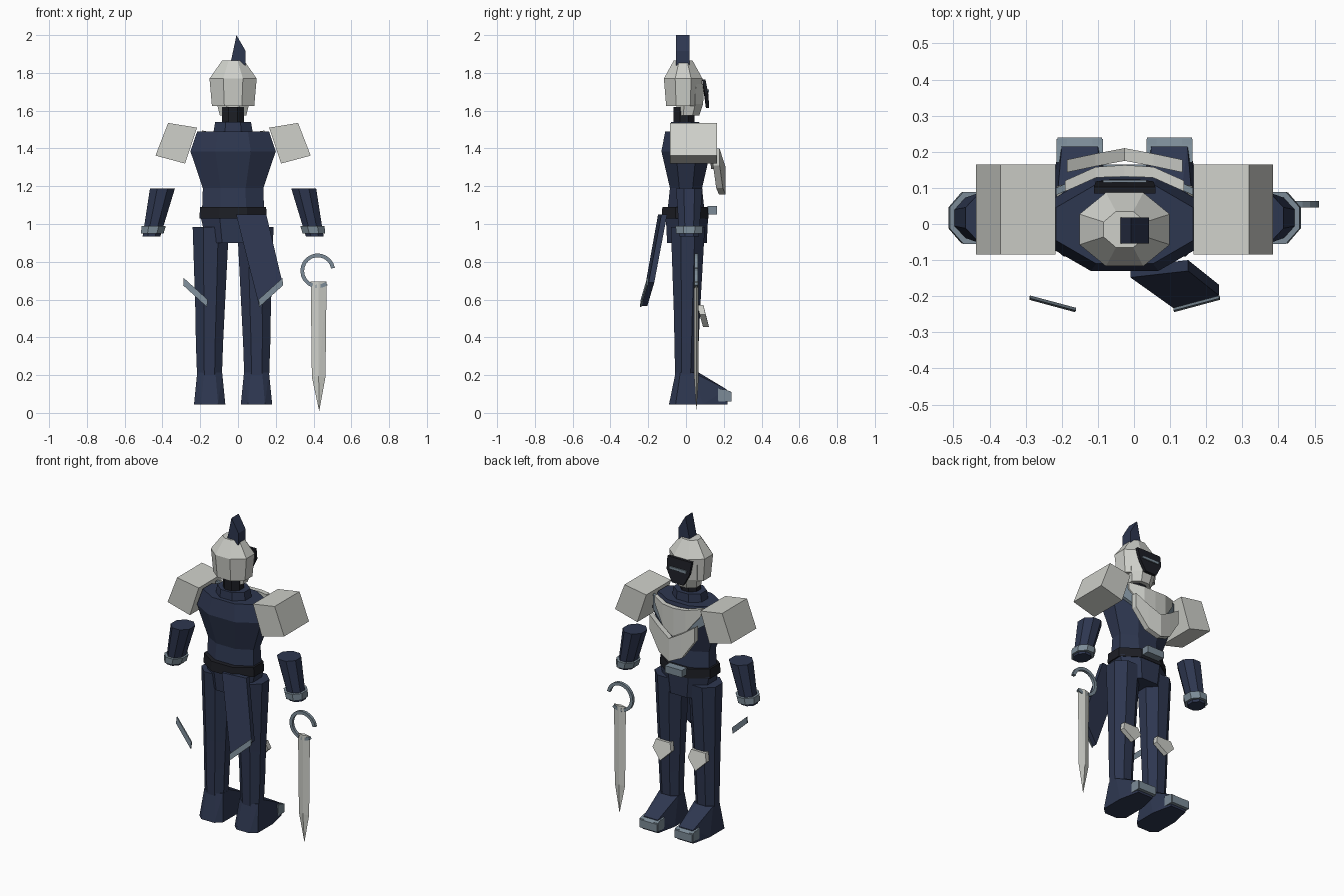
import bpy, bmesh, math
from mathutils import Vector

if "Cube" in bpy.data.objects:
    bpy.data.objects.remove(bpy.data.objects["Cube"])

CX = -0.026  # symmetry axis of the body


def mat(name, rgb):
    m = bpy.data.materials.new(name)
    m.diffuse_color = (*rgb, 1)
    m.use_nodes = True
    m.node_tree.nodes["Principled BSDF"].inputs["Base Color"].default_value = m.diffuse_color
    return m


NAVY = mat("navy", (0.027, 0.038, 0.08))
LIGHT = mat("pale_metal", (0.62, 0.63, 0.59))
SLATE = mat("slate_metal", (0.20, 0.26, 0.31))
BLACK = mat("black", (0.012, 0.013, 0.018))


def finish(bm, name, m):
    bmesh.ops.recalc_face_normals(bm, faces=bm.faces)
    me = bpy.data.meshes.new(name)
    bm.to_mesh(me)
    bm.free()
    ob = bpy.data.objects.new(name, me)
    bpy.context.collection.objects.link(ob)
    me.materials.append(m)
    return ob


def loft(name, m, rings, n=8):
    """Stack of n-sided rings (cx, cy, z, half x, half y), capped at both ends."""
    bm = bmesh.new()
    k = 1 / math.cos(math.pi / n)
    loops = []
    for cx, cy, z, hx, hy in rings:
        ang = [2 * math.pi * (i + 0.5) / n for i in range(n)]
        loops.append([bm.verts.new((cx + hx * k * math.cos(a), cy + hy * k * math.sin(a), z)) for a in ang])
    for a, b in zip(loops, loops[1:]):
        for i in range(n):
            j = (i + 1) % n
            bm.faces.new((a[i], a[j], b[j], b[i]))
    bm.faces.new(loops[0])
    bm.faces.new(loops[-1])
    return finish(bm, name, m)


def slab(name, m, pts, offset):
    """Outline of 3D points thickened by an offset vector."""
    bm = bmesh.new()
    off = Vector(offset)
    a = [bm.verts.new(p) for p in pts]
    b = [bm.verts.new(Vector(p) + off) for p in pts]
    n = len(pts)
    bm.faces.new(a)
    bm.faces.new(b)
    for i in range(n):
        j = (i + 1) % n
        bm.faces.new((a[i], a[j], b[j], b[i]))
    return finish(bm, name, m)


def hull(name, m, pts):
    bm = bmesh.new()
    for p in pts:
        bm.verts.new(p)
    bmesh.ops.convex_hull(bm, input=bm.verts)
    bmesh.ops.dissolve_limit(bm, angle_limit=0.02, verts=bm.verts, edges=bm.edges)
    return finish(bm, name, m)


def strip(name, m, cols, t):
    """Bent plate: columns (x, y, z bottom, z top), thickened by t along y."""
    bm = bmesh.new()
    q = []
    for x, y, z0, z1 in cols:
        q.append([bm.verts.new(p) for p in ((x, y, z0), (x, y, z1), (x, y - t, z1), (x, y - t, z0))])
    for a, b in zip(q, q[1:]):
        for i in range(4):
            j = (i + 1) % 4
            bm.faces.new((a[i], a[j], b[j], b[i]))
    bm.faces.new(q[0])
    bm.faces.new(q[-1])
    return finish(bm, name, m)


# Torso, collar, neck
loft("torso", NAVY, [(CX, 0, 1.05, .165, .10), (CX, 0, 1.19, .16, .085),
                     (CX, 0, 1.385, .226, .13), (CX, 0, 1.49, .19, .11)])
loft("collar", NAVY, [(CX, -.005, 1.48, .105, .08), (CX, -.005, 1.54, .095, .075)])
loft("neck", BLACK, [(CX, -.01, 1.53, .058, .055), (CX, -.01, 1.62, .058, .055)])

# Belt, buckle, hips
loft("belt", BLACK, [(CX, -.005, 1.03, .178, .125), (CX, -.005, 1.09, .175, .12)])
hull("buckle", SLATE, [(CX + x, y, z) for x in (-.06, .06) for y in (.115, .165) for z in (1.05, 1.095)])
loft("hips", NAVY, [(CX, .005, .9, .14, .105), (CX, .005, 1.04, .172, .112)])

# Helmet, face and visor (face looks towards +y)
loft("helmet", LIGHT, [(CX, -.015, 1.625, .112, .09), (CX, -.015, 1.77, .125, .102),
                       (CX, -.015, 1.865, .058, .05)])
loft("face", LIGHT, [(CX, .01, 1.575, .07, .06), (CX, .02, 1.635, .085, .07), (CX, .02, 1.74, .09, .078)])
slab("visor", BLACK, [(CX + x, y, z) for x, y, z in
                      ((-.085, .085, 1.765), (.085, .085, 1.765), (.08, .10, 1.69),
                       (.04, .105, 1.615), (-.04, .105, 1.615), (-.08, .10, 1.69))], (0, .018, 0))
hull("visor_slit", SLATE, [(CX + x, y, z) for x in (-.06, .06) for y in (.115, .122) for z in (1.695, 1.712)])
slab("crest", NAVY, [(-.04, .018, 1.85), (-.008, .018, 2.0), (.041, .018, 1.915), (.041, .018, 1.84)], (0, -.072, 0))

# Chest armour
strip("chest_backing", SLATE, [(CX - .19, .10, 1.40, 1.49), (CX - .075, .15, 1.32, 1.475),
                               (CX + .075, .15, 1.32, 1.475), (CX + .19, .10, 1.40, 1.49)], .02)
strip("upper_chest_plate", LIGHT, [(CX - .165, .12, 1.455, 1.495), (CX - .08, .158, 1.34, 1.48),
                                   (CX, .163, 1.29, 1.475),
                                   (CX + .08, .158, 1.34, 1.48), (CX + .165, .12, 1.455, 1.495)], .03)
strip("lower_chest_plate", LIGHT, [(CX - .16, .178, 1.31, 1.40), (CX - .08, .195, 1.19, 1.345),
                                   (CX, .21, 1.155, 1.30),
                                   (CX + .08, .195, 1.19, 1.345), (CX + .16, .178, 1.31, 1.40)], .035)

for side, s in (("left", -1), ("right", 1)):
    def X(d):
        return CX + s * d

    # Shoulder block
    slab(side + "_shoulder", LIGHT, [(X(.344), -.085, 1.535), (X(.191), -.085, 1.51),
                                     (X(.254), -.085, 1.32), (X(.411), -.085, 1.362)], (0, .25, 0))
    # Forearm and cuff
    loft(side + "_forearm", NAVY, [(X(.432), .017, .935, .047, .052), (X(.374), .017, 1.188, .066, .07)])
    loft(side + "_cuff", SLATE, [(X(.428), .017, .95, .06, .07), (X(.42), .017, .99, .064, .072)])
    # Leg
    loft(side + "_leg", NAVY, [(X(.125), 0, .20, .066, .058), (X(.125), .003, .37, .072, .064),
                               (X(.122), .005, .55, .078, .07), (X(.118), .01, .985, .096, .09)])
    # Boot and toe cap
    hull(side + "_boot", NAVY, [(X(.124 + d), y, z) for e in (-1, 1) for d, y, z in
                                ((e * .066, -.03, .215), (e * .03, -.055, .215), (e * .066, .035, .215),
                                 (e * .03, .065, .215), (e * .083, -.055, .045), (e * .045, -.09, .045),
                                 (e * .083, .09, .045), (e * .055, .22, .045), (e * .05, .215, .125))])
    for e in (-1, 1):
        hull(side + "_toe_cap_side", SLATE, [(X(.124 + e * d), y, z) for d in (.035, .064)
                                             for y, z in ((.17, .06), (.17, .13), (.235, .06), (.235, .115))])
    hull(side + "_toe_cap", SLATE, [(X(.124 + e * .062), y, z) for e in (-1, 1)
                                    for y, z in ((.205, .06), (.205, .125), (.24, .06), (.24, .11))])
    # Knee pad
    slab(side + "_knee_pad", LIGHT, [(X(.124 + d), y, z) for d, y, z in
                                     ((-.05, .06, .57), (.05, .06, .57), (.065, .072, .52),
                                      (0, .09, .455), (-.065, .072, .52))], (0, .032, 0))
    # Trim of the hip cloth
    slab(side + "_cloth_trim", SLATE, [(X(.262), -.198, .715), (X(.135), -.232, .60),
                                       (X(.138), -.236, .56), (X(.264), -.202, .675)], (0, -.008, 0))

# Hip cloth on one side, hanging outwards
slab("hip_cloth", NAVY, [(-.01, -.118, 1.05), (.15, -.10, 1.05), (.235, -.168, .69),
                         (.112, -.205, .565)], (0, -.03, 0))

# Sword blade with a central ridge
SX, SY = .427, .055
hull("blade", LIGHT, [(SX + d, SY, z) for d, z in ((-.042, .695), (.042, .695), (-.036, .19), (.036, .19))]
     + [(SX, SY + e * .012, z) for e in (-1, 1) for z in (.695, .19)] + [(SX + .003, SY, .008)])


# Hooked guard: open ring made of two flat arcs
def arc(name, a0, a1, n):
    outer, inner = [], []
    for i in range(n + 1):
        a = math.radians(a0 + (a1 - a0) * i / n)
        for lst, r in ((outer, .092), (inner, .072)):
            lst.append((.422 + r * math.cos(a), SY - .009, .752 + r * math.sin(a)))
    bm = bmesh.new()
    vs = [[bm.verts.new(p) for p in l] for l in (outer, inner)]
    for i in range(n):
        bm.faces.new((vs[0][i], vs[0][i + 1], vs[1][i + 1], vs[1][i]))
    r = bmesh.ops.extrude_face_region(bm, geom=bm.faces[:])
    bmesh.ops.translate(bm, vec=(0, .018, 0), verts=[g for g in r["geom"] if isinstance(g, bmesh.types.BMVert)])
    bm.faces.ensure_lookup_table()
    # close the back of the arc
    back = [[bm.verts.new(v.co) for v in l] for l in vs]
    for i in range(n):
        if not any(set((vs[0][i], vs[0][i + 1], vs[1][i + 1], vs[1][i])) == set(f.verts) for f in bm.faces):
            bm.faces.new((back[0][i], back[0][i + 1], back[1][i + 1], back[1][i]))
    bmesh.ops.remove_doubles(bm, verts=bm.verts, dist=1e-5)
    finish(bm, name, SLATE)


arc("ring_guard", 10, 250, 14)
arc("ring_guard_stub", 262, 305, 3)
